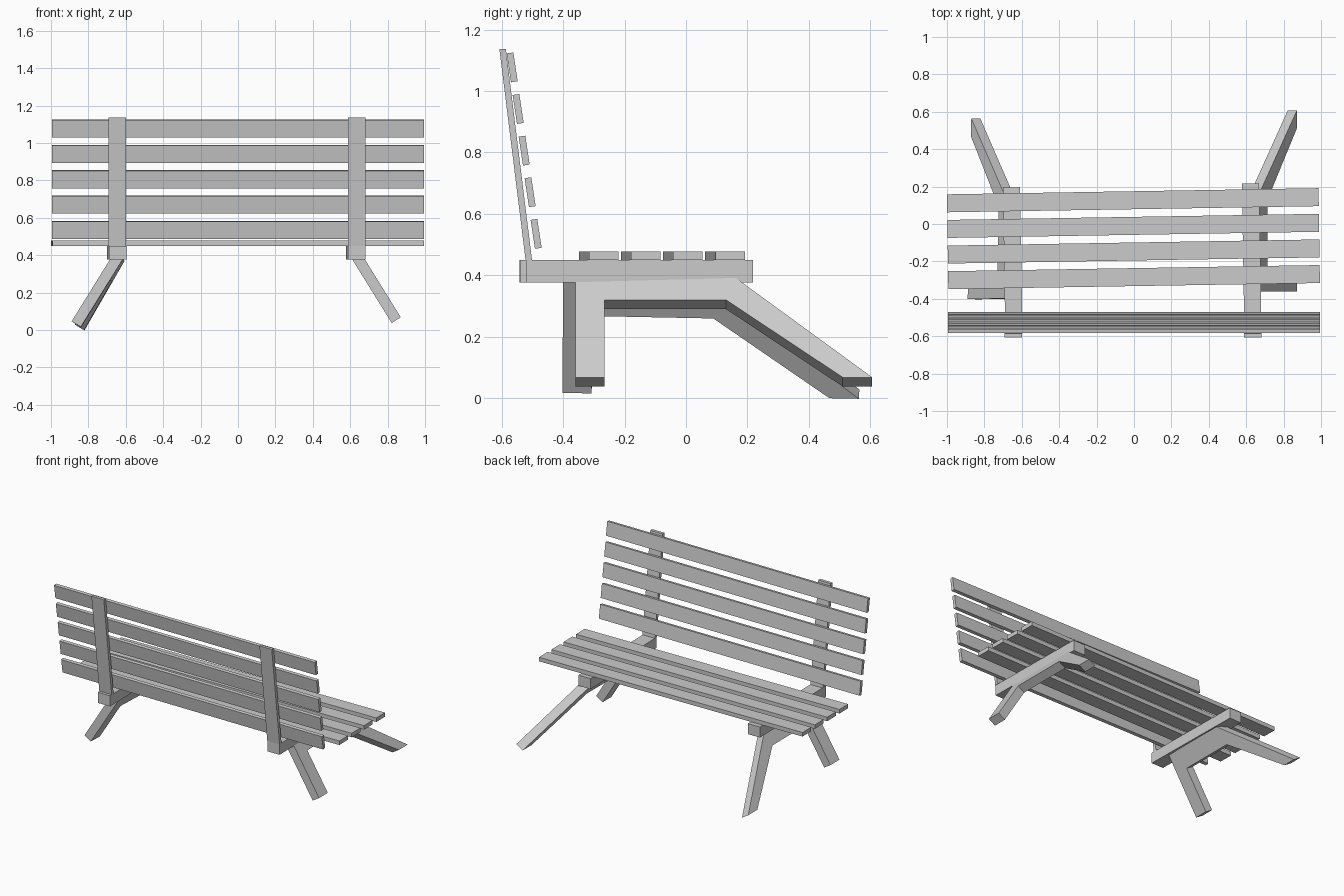
import bpy, bmesh
from math import atan2
from mathutils import Matrix, Vector

if "Cube" in bpy.data.objects:
    bpy.data.objects.remove(bpy.data.objects["Cube"])

GREY = (0.6, 0.6, 0.6, 1)
wood = bpy.data.materials.new("plain grey")
wood.use_nodes = True
wood.diffuse_color = GREY
wood.node_tree.nodes["Principled BSDF"].inputs["Base Color"].default_value = GREY


def finish(name, bm):
    bmesh.ops.recalc_face_normals(bm, faces=bm.faces)
    mesh = bpy.data.meshes.new(name)
    bm.to_mesh(mesh)
    bm.free()
    mesh.materials.append(wood)
    obj = bpy.data.objects.new(name, mesh)
    bpy.context.collection.objects.link(obj)
    return obj


def plank(name, size, centre, tilt=0, turn=0):
    """Box with the given size, leaned about x and turned about z."""
    bm = bmesh.new()
    bmesh.ops.create_cube(bm, size=1)
    bm.transform(Matrix.Translation(centre) @ Matrix.Rotation(turn, 4, "Z")
                 @ Matrix.Rotation(tilt, 4, "X") @ Matrix.Diagonal((*size, 1)))
    return finish(name, bm)


SEAT_TURN = 0.0165

# Seat slats, slightly turned against the backrest
for i in range(4):
    plank(f"seat_slat_{i + 1}", (1.987, 0.096, 0.028),
          (-0.006 + i * 0.002, 0.127 - i * 0.137, 0.464), turn=SEAT_TURN)

# Rails under the seat
for side, x, y in (("left", 0.629, -0.152), ("right", -0.649, -0.173)):
    plank(f"{side}_rail", (0.092, 0.738, 0.073), (x, y, 0.4135), turn=SEAT_TURN)

# Backrest posts, sheared so that their ends stay level
for side, x in (("left", 0.636), ("right", -0.645)):
    bm = bmesh.new()
    bmesh.ops.create_cube(bm, size=1)
    bm.transform(Matrix.Diagonal((0.094, 0.021, 0.687, 1)))
    for v in bm.verts:
        v.co.y -= v.co.z * 0.124
    bm.transform(Matrix.Translation((x, -0.5545, 0.7935)))
    finish(f"{side}_back_post", bm)

# Backrest slats
for i in range(5):
    t = i / 4
    plank(f"back_slat_{i + 1}", (1.988, 0.022, 0.095),
          (0, -0.566 + t * 0.078, 1.077 - t * 0.542), tilt=0.15)

# Leg frames: one board with an upright leg and a raking leg, splayed outward
OUTLINE = [(-0.36, 0.43), (-0.36, 0.068), (-0.265, 0.068), (-0.265, 0.32),
           (0.13, 0.32), (0.51, 0.068), (0.606, 0.068), (0.185, 0.375), (0.11, 0.43)]
SPLAY = 0.62
THICK = Vector((-0.049, 0, -0.03))


def leg_frame(name, mirror, place):
    bm = bmesh.new()
    face = bm.faces.new([bm.verts.new((0.68 + (0.375 - z) * SPLAY, y, z)) for y, z in OUTLINE])
    board = bmesh.ops.extrude_face_region(bm, geom=[face], use_keep_orig=True)
    bmesh.ops.translate(bm, vec=THICK, verts=[g for g in board["geom"]
                                              if isinstance(g, bmesh.types.BMVert)])
    bm.transform(place @ Matrix.Diagonal((mirror, 1, 1, 1)))
    finish(name, bm)


leg_frame("left_leg_frame", 1, Matrix.Identity(4))
leg_frame("right_leg_frame", -1, Matrix.Translation((-0.012, -0.06, -0.028))
          @ Matrix.Rotation(-0.02, 4, "Z") @ Matrix.Rotation(-0.02, 4, "X"))
